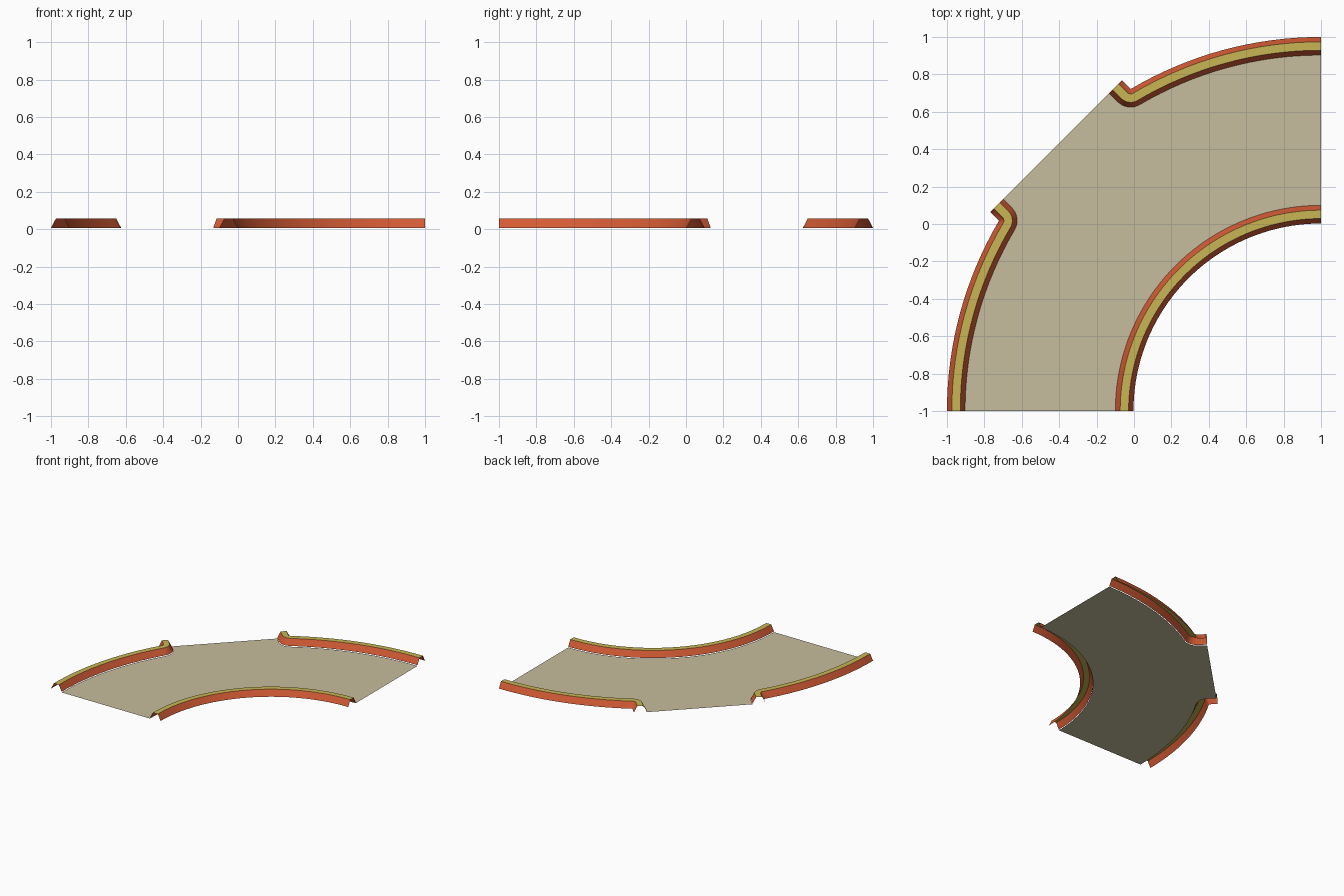
import bpy, bmesh
from math import sin, cos, radians

if "Cube" in bpy.data.objects:
    bpy.data.objects.remove(bpy.data.objects["Cube"])

CX, CY = 1.0, -1.0            # centre of the bend
PROFILE = [(0, .006), (.026, .056), (.071, .056), (.097, .006)]  # inset, height
GAP_ANGLE, LEG = 120.6, .065  # where the outer kerb turns into the opening


def material(name, rgb):
    m = bpy.data.materials.new(name)
    m.diffuse_color = (*rgb, 1)
    m.use_nodes = True
    m.node_tree.nodes["Principled BSDF"].inputs["Base Color"].default_value = m.diffuse_color
    return m


ORANGE = material("orange_kerb_side", (.66, .107, .036))
YELLOW = material("yellow_kerb_top", (.58, .47, .09))
TAN = material("tan_road", (.57, .51, .34))


def arc(r, a0, a1, n, cx=CX, cy=CY):
    return [(cx + r * cos(radians(a0 + (a1 - a0) * i / n)),
             cy + r * sin(radians(a0 + (a1 - a0) * i / n))) for i in range(n + 1)]


def mirror(pts):
    # reflect across the diagonal of the bend
    return [(-y, -x) for x, y in pts]


def outer_path(inset):
    # outer arc, rounded corner, then a short leg out to the opening
    px, py = arc(2, GAP_ANGLE, GAP_ANGLE, 1)[0]
    pts = arc(2 - inset, 90, GAP_ANGLE, 16)
    pts += arc(inset, GAP_ANGLE + 180, 225, 8, px, py)[1:]
    x, y = pts[-1]
    return pts + [(x - LEG * .7071, y + LEG * .7071)]


def finish(bm, name, mats):
    bm.normal_update()
    for f in bm.faces:
        if f.normal.z < 0:
            f.normal_flip()
    me = bpy.data.meshes.new(name)
    bm.to_mesh(me)
    bm.free()
    for m in mats:
        me.materials.append(m)
    ob = bpy.data.objects.new(name, me)
    bpy.context.collection.objects.link(ob)
    bpy.ops.object.select_all(action='DESELECT')
    ob.select_set(True)
    bpy.context.view_layer.objects.active = ob
    bpy.ops.object.shade_smooth_by_angle(angle=radians(30))
    return ob


def kerb(name, paths):
    # open-bottomed kerb: bridge the four profile lines, yellow on the top strip
    bm = bmesh.new()
    rows = [[bm.verts.new((x, y, z)) for x, y in path]
            for path, (_, z) in zip(paths, PROFILE)]
    for k in range(3):
        a, b = rows[k], rows[k + 1]
        for i in range(len(a) - 1):
            quad = [a[i], a[i + 1], b[i + 1], b[i]]
            f = bm.faces.new(quad)
            f.material_index = 1 if k == 1 else 0
    # the sharp corner collapses to a point on the outermost line
    bmesh.ops.remove_doubles(bm, verts=bm.verts, dist=1e-5)
    finish(bm, name, [ORANGE, YELLOW])


# kerbs
outer = [outer_path(o) for o, _ in PROFILE]
kerb("outer_kerb_back", outer)
kerb("outer_kerb_left", [mirror(p) for p in outer])
kerb("inner_kerb", [arc(1.1 - o, 90, 180, 40) for o, _ in PROFILE])

# road surface: flat sheet between the kerbs, reaching out to the opening
edge = outer_path(PROFILE[-1][0])
outline = edge + mirror(edge)[::-1] + arc(1.1, 180, 90, 40)
bm = bmesh.new()
face = bm.faces.new([bm.verts.new((x, y, 0)) for x, y in outline])
bmesh.ops.triangulate(bm, faces=[face])
finish(bm, "road_surface", [TAN])
